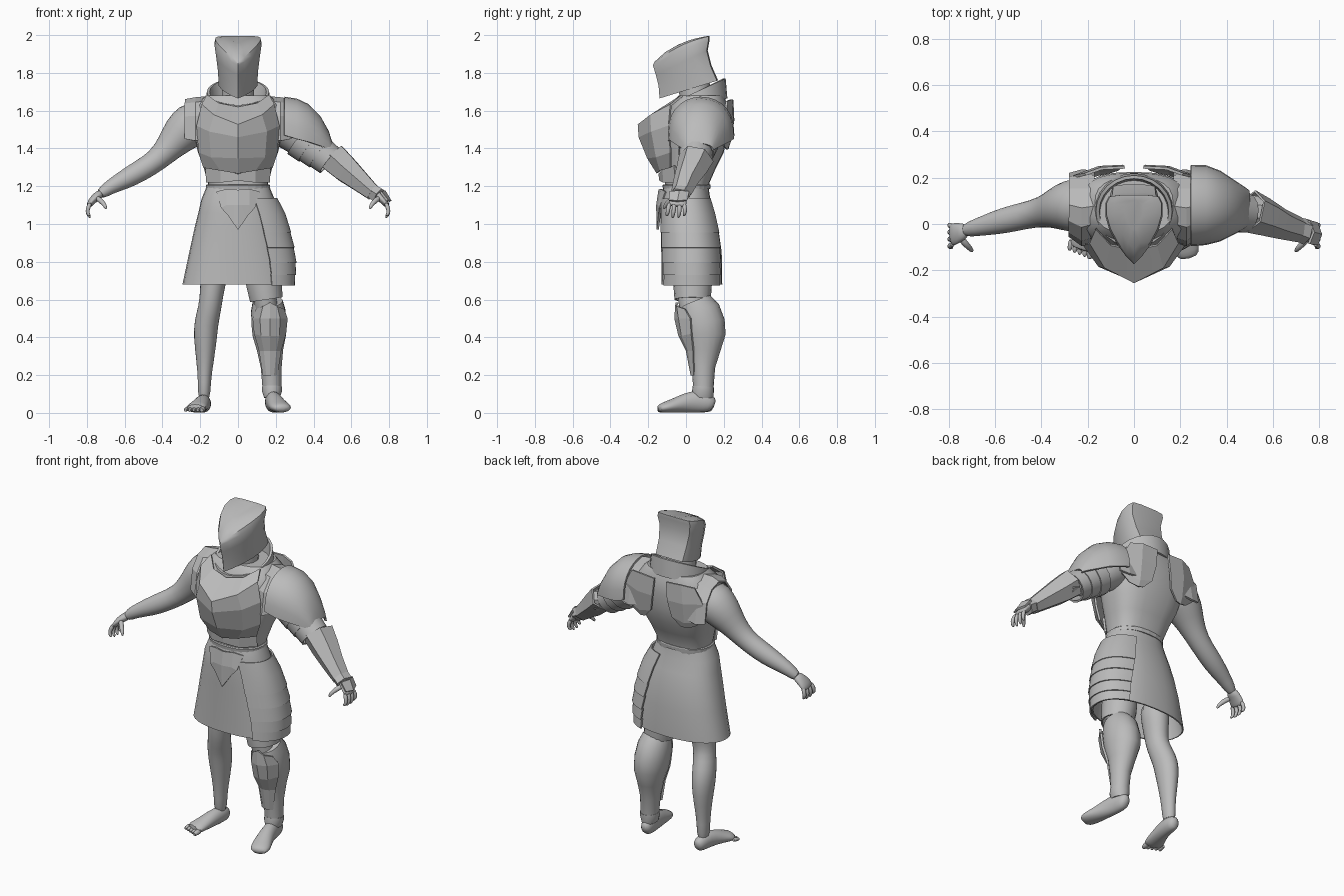
import bpy, bmesh, math
from mathutils import Vector as V

grey = bpy.data.materials.new("plain grey")
grey.diffuse_color = (0.5, 0.5, 0.5, 1)
smooth, faceted = [], []


def build(name, verts, faces, thick=0, sub=0, flat=False):
    me = bpy.data.meshes.new(name)
    me.from_pydata([tuple(v) for v in verts], [], faces)
    bm = bmesh.new()
    bm.from_mesh(me)
    bmesh.ops.remove_doubles(bm, verts=bm.verts, dist=1e-5)
    bmesh.ops.recalc_face_normals(bm, faces=bm.faces)
    bm.to_mesh(me)
    bm.free()
    me.materials.append(grey)
    ob = bpy.data.objects.new(name, me)
    bpy.context.collection.objects.link(ob)
    if sub:
        ob.modifiers.new("sub", 'SUBSURF').levels = sub
    if thick:
        m = ob.modifiers.new("thick", 'SOLIDIFY')
        m.thickness, m.offset = thick, 0
    (faceted if flat else smooth).append(ob)
    return ob


def loft(name, rings, closed=True, caps=True, **kw):
    n, m = len(rings[0]), len(rings)
    verts = [p for r in rings for p in r]
    faces = [(i*n + j, i*n + (j+1) % n, (i+1)*n + (j+1) % n, (i+1)*n + j)
             for i in range(m-1) for j in range(n if closed else n-1)]
    if closed and caps:
        faces += [tuple(range(n)), tuple(range((m-1)*n, m*n))]
    return build(name, verts, faces, **kw)


def oval(z, rx, yf, yb, n=24, p=2.3, a0=0, a1=360):
    """Horizontal rounded ring from front yf to back yb."""
    out, cy, ry = [], (yf+yb)/2, (yb-yf)/2
    for i in range(n):
        a = math.radians(a0 + (a1-a0)*i/(n if a1-a0 == 360 else n-1))
        c, s = math.cos(a), math.sin(a)
        out.append(V((rx*math.copysign(abs(c)**(2/p), c), cy + ry*math.copysign(abs(s)**(2/p), s), z)))
    return out


def tube(name, path, s=1, n=12, ref=(0, 1, 0), **kw):
    """Sweep through (x, y, z, r1[, r2]); x is mirrored by s."""
    pts = [V((s*p[0], p[1], p[2])) for p in path]
    rings = []
    for i, p in enumerate(path):
        d = (pts[min(i+1, len(pts)-1)] - pts[max(i-1, 0)]).normalized()
        u = d.cross(V(ref)).normalized()
        w = u.cross(d)
        rings.append([pts[i] + u*p[3]*math.cos(t) + w*p[-1]*math.sin(t)
                      for t in (2*math.pi*(k+.5)/n for k in range(n))])
    return loft(name, rings, **kw)


def sheet(name, rows, ox=None, s=1, thick=.012, flat=True):
    """Plate from rows of points; ox mirrors the rows about x = ox."""
    if ox is not None:
        rows = [[(ox-x, y, z) for x, y, z in r[:0:-1]] + [(ox+x, y, z) for x, y, z in r] for r in rows]
    return loft(name, [[(s*x, y, z) for x, y, z in r] for r in rows], closed=False, thick=thick, flat=flat)


def arches(name, rows, s=1, n=9, **kw):
    """Arched shells across x: (x, y front, y back, z low, z top)."""
    return loft(name, [[(s*x, (f+b)/2 - (b-f)/2*math.cos(math.pi*k/(n-1)),
                         lo + (hi-lo)*math.sin(math.pi*k/(n-1))**.8) for k in range(n)]
                       for x, f, b, lo, hi in rows], closed=False, thick=.012, **kw)


# Helmet: slanted teardrop rings with a front ridge
half = [(0, .45), (.02, .88), (.12, 1), (.3, 1), (.5, .86), (.7, .6), (.87, .3)]
outline = [(0, 0)] + half + [(1, 0)] + [(u, -w) for u, w in half[::-1]]
helmet = []
for yf, zf, yb, zb, w, sag in [(-.14, 1.665, .17, 1.76, .102, 0), (-.145, 1.73, .135, 1.84, .106, 0),
                               (-.16, 1.79, .115, 1.92, .115, 0), (-.175, 1.84, .125, 1.975, .124, .01),
                               (-.165, 1.86, .125, 1.995, .118, .02), (-.11, 1.91, .115, 1.995, .085, .015),
                               (-.04, 1.95, .10, 1.99, .04, .005)]:
    helmet.append([V((w*x, yb+(yf-yb)*u, zb+(zf-zb)*u + sag*math.sin(math.pi*u))) for u, x in outline])
loft("helmet", helmet)
tube("neck", [(0, .06, 1.6, .09), (0, .04, 1.76, .085)])


# Collar, higher at the back
def collar_ring(k, z, slope):
    return [V((.165*k*math.cos(t), .055 + .155*k*math.sin(t), z + slope*math.sin(t)))
            for t in (2*math.pi*i/24 for i in range(24))]


loft("collar", [collar_ring(.85, 1.62, .045), collar_ring(1.06, 1.62, .045), collar_ring(1.0, 1.70, .07),
                collar_ring(.91, 1.70, .07), collar_ring(.85, 1.62, .045)], caps=False)

# Torso and waist
loft("torso", [oval(z, rx, f, b, p=2.7) for z, rx, f, b in
               [(1.17, .155, -.11, .12), (1.22, .16, -.11, .125), (1.3, .182, -.11, .16), (1.38, .212, -.11, .2),
                (1.47, .235, -.11, .22), (1.56, .245, -.1, .225), (1.63, .23, -.08, .22), (1.68, .17, -.04, .2)]])
loft("waist_band", [oval(z, rx, f, b) for z, rx, f, b in
                    [(1.185, .168, -.122, .128), (1.205, .17, -.125, .13), (1.21, .164, -.12, .128)]], flat=True)
sheet("abdomen_plate", [[(0, -.14, 1.265), (.09, -.12, 1.29), (.17, -.06, 1.31)],
                        [(0, -.135, 1.23), (.09, -.115, 1.22), (.165, -.05, 1.22)]], ox=0)

# Breastplate with a pointed prow
sheet("breastplate", [
    [(0, -.11, 1.615), (.1, -.09, 1.635), (.165, -.02, 1.68)],
    [(0, -.25, 1.525), (.125, -.185, 1.575), (.19, -.08, 1.63)],
    [(0, -.245, 1.46), (.15, -.18, 1.49), (.215, -.09, 1.52)],
    [(0, -.2, 1.35), (.14, -.155, 1.355), (.205, -.08, 1.38)],
    [(0, -.15, 1.27), (.09, -.135, 1.285), (.18, -.08, 1.30)]], ox=0)

for s, side in ((-1, "bare"), (1, "armoured")):
    # Back plates and shoulder guards
    sheet(side + "_back_plate", [
        [(.04, .245, 1.655), (.14, .24, 1.66), (.21, .215, 1.65)],
        [(.05, .25, 1.55), (.15, .245, 1.55), (.26, .205, 1.56)],
        [(.07, .235, 1.45), (.15, .23, 1.43), (.25, .195, 1.45)],
        [(.12, .22, 1.40), (.15, .215, 1.395), (.2, .2, 1.41)]], s=s)
    arches(side + "_shoulder_guard", [(.17, -.07, .225, 1.45, 1.67), (.225, -.09, .23, 1.44, 1.665),
                                      (.28, -.05, .215, 1.45, 1.655)], s, n=7, flat=True)
    # Arms
    arm = [(.2, .08, 1.54, .12), (.25, .08, 1.525, .122), (.305, .075, 1.475, .108), (.36, .06, 1.41, .078)]
    if s < 0:
        arm += [(.43, .045, 1.335, .06), (.52, .025, 1.28, .06), (.6, .005, 1.235, .053)]
    else:
        arm += [(.43, .055, 1.375, .06), (.52, .04, 1.325, .058), (.6, .01, 1.265, .052)]
    tube(side + "_arm", arm + [(.68, -.015, 1.195, .038), (.74, -.03, 1.15, .03)], s, n=14, sub=1)
    # Hands
    tube(side + "_hand", [(.72, -.025, 1.165, .025, .03), (.75, -.035, 1.145, .024, .042),
                          (.78, -.045, 1.115, .02, .052), (.792, -.048, 1.09, .012, .046)], s, sub=1)
    for k, y in enumerate((-.095, -.064, -.033, -.004)):
        tip = 1.03 + .012*(k in (0, 3))
        tube(f"{side}_finger_{k+1}", [(.78, y*.8-.01, 1.115, .013), (.797, y, 1.08, .0125),
                                      (.797, y-.003, 1.055, .011), (.782, y-.008, tip, .007)], s, n=8, sub=1)
    tube(side + "_thumb", [(.75, -.06, 1.14, .017), (.722, -.092, 1.12, .015),
                           (.702, -.112, 1.095, .011), (.698, -.118, 1.078, .006)], s, n=8, sub=1)
    # Legs and feet
    tube(side + "_leg", [(.12, .03, .84, .09, .095), (.13, .03, .7, .07, .085), (.14, .025, .63, .064, .075),
                         (.148, .03, .56, .062, .068), (.168, .06, .48, .066, .075), (.173, .08, .4, .064, .08),
                         (.174, .085, .28, .048, .06), (.178, .085, .16, .033, .042), (.18, .09, .06, .036, .045)],
         s, n=14, sub=1)
    f = 1 if s < 0 else 1.2
    tube(side + "_foot", [(.176, .15, .036, .022, .028), (.178, .125, .046*f, .038, .045*f),
                          (.183, .06, .052*f, .041, .052*f), (.197, -.01, .043*f, .046, .043*f),
                          (.215, -.075, .03*f, .056, .03*f), (.23, -.115, .024*f, .058, .024*f),
                          (.238, -.15, .018*f, .04, .016*f)][:7 if s > 0 else 6], s, n=14, ref=(0, 0, 1), sub=1)

# Toes of the bare foot
for k in range(5):
    x, y = .19 + .0215*k, -.145 + .009*k
    r = .017 if k == 0 else .0125
    tube(f"toe_{k+1}", [(x-.006, y+.045, .02, r), (x, y+.015, .018, r), (x+.003, y-.008, .012, r*.7)],
         -1, n=8, ref=(0, 0, 1), sub=1)

# Armoured arm: large shoulder dome, lames, forearm guard and cuff
arches("pauldron", [(.245, -.09, .25, 1.47, 1.668), (.31, -.085, .248, 1.45, 1.658), (.37, -.07, .225, 1.435, 1.63),
                    (.43, -.04, .185, 1.415, 1.57), (.475, -.015, .155, 1.40, 1.49), (.495, 0, .14, 1.39, 1.425)], n=15)
for k in range(3):
    x, z = .33 + .05*k, 1.455 - .038*k
    tube(f"upper_arm_lame_{k+1}", [(x, .07-.008*k, z, .105-.01*k), (x+.055, .062-.008*k, z-.043, .1-.01*k)],
         caps=False, thick=.01, n=16)
tube("forearm_guard", [(.505, .055, 1.35, .082, .09), (.57, .03, 1.29, .074, .078), (.64, 0, 1.23, .058, .062),
                       (.715, -.025, 1.165, .042, .05)], n=6, flat=True, caps=False, thick=.01)
tube("elbow_plate", [(.49, .06, 1.335, .06, .07), (.535, .05, 1.315, .07, .075)], n=8, flat=True)
tube("wrist_cuff", [(.70, -.02, 1.18, .044, .052), (.745, -.035, 1.15, .046, .056)], n=6, flat=True)
sheet("hand_plate", [[(.755, -.085, 1.17), (.775, -.035, 1.175), (.755, .015, 1.17)],
                     [(.79, -.09, 1.125), (.808, -.045, 1.12), (.79, .005, 1.125)]])

# Skirt
loft("skirt", [oval(z, rx, f, b, n=28) for z, rx, f, b in
               [(1.195, .163, -.115, .115), (1.13, .19, -.13, .125), (1.06, .206, -.132, .148),
                (.97, .228, -.13, .168), (.85, .254, -.127, .185), (.68, .29, -.125, .188)]],
     caps=False, thick=.008)
sheet("belt_pendant", [[(0, -.14, 1.18), (.06, -.13, 1.185), (.112, -.105, 1.17)],
                       [(0, -.152, 1.1), (.06, -.142, 1.1), (.088, -.136, 1.085)],
                       [(0, -.15, .97), (.035, -.143, 1.02), (.055, -.14, 1.05)]], ox=0)

# Hip guard: overlapping bands around the armoured side
hip = [(1.135, .205, -.135, .135), (1.05, .248, -.14, .163), (.96, .272, -.14, .182), (.88, .29, -.139, .192),
       (.80, .30, -.138, .196), (.735, .298, -.136, .197), (.68, .291, -.134, .196)]
for k, group in enumerate([hip[:3]] + [hip[i:i+2] for i in range(2, 6)]):
    rings = []
    for i, (z, rx, f, b) in enumerate(group):
        e = .006*(i == len(group)-1)
        a = 68 - 12*(1.135-z)/.455
        rings.append(oval(z - e, rx+e, f-e, b+e, n=20, a0=-a, a1=a))
    loft(f"hip_band_{k+1}", rings, closed=False, thick=.009)

# Armoured leg: thigh sleeve, greave, knee plate and ankle band
tube("thigh_sleeve", [(.13, .035, .8, .095, .1), (.138, .035, .68, .092, .098), (.15, .035, .6, .084, .092)],
     n=18, caps=False, thick=.008)
tube("greave", [(.157, .05, .59, .08, .085), (.16, .07, .54, .092, .11), (.164, .09, .47, .094, .117),
                (.166, .098, .41, .09, .112), (.17, .097, .33, .07, .085), (.176, .092, .24, .056, .062),
                (.18, .092, .12, .05, .053)], n=18)
sheet("knee_plate", [[(0, -.05, .585), (.035, -.045, .565), (.07, -.005, .55)],
                     [(0, -.056, .5), (.05, -.035, .5), (.088, .025, .5)],
                     [(0, -.035, .41), (.045, -.02, .41), (.08, .03, .42)],
                     [(0, .005, .33), (.03, .015, .33), (.055, .04, .33)],
                     [(0, .03, .2), (.018, .034, .2), (.035, .045, .2)]], ox=.17)
tube("ankle_band", [(.18, .092, .14, .053, .056), (.18, .09, .115, .054, .058), (.18, .088, .08, .042, .055)], n=18)

# Bake modifiers, then shade
bpy.ops.object.select_all(action='SELECT')
bpy.context.view_layer.objects.active = smooth[0]
bpy.ops.object.convert(target='MESH')
for group, angle in ((smooth, 38), (faceted, 8)):
    bpy.ops.object.select_all(action='DESELECT')
    for ob in group:
        ob.select_set(True)
    bpy.context.view_layer.objects.active = group[0]
    bpy.ops.object.shade_smooth_by_angle(angle=math.radians(angle))
